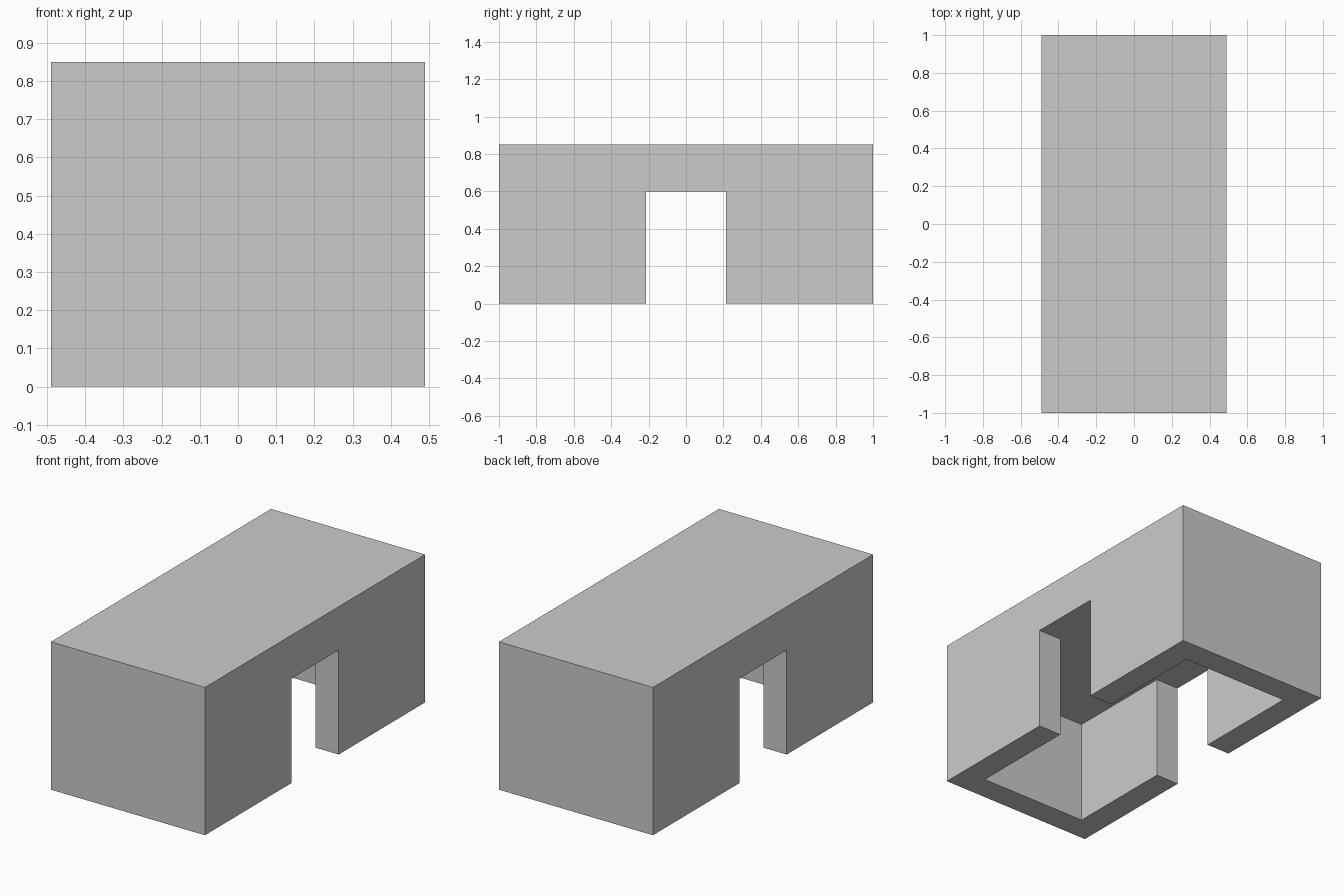
import bpy, bmesh

default_cube = bpy.data.objects.get("Cube")
if default_cube:
    bpy.data.objects.remove(default_cube, do_unlink=True)

HALF_X, HALF_Y, HEIGHT = 0.49, 1.0, 0.85
WALL = 0.147
DOOR_HALF, DOOR_TOP = 0.215, 0.60

grey = bpy.data.materials.new("light_grey")
grey.use_nodes = True
colour = (0.6, 0.6, 0.6, 1.0)
grey.diffuse_color = colour
grey.node_tree.nodes["Principled BSDF"].inputs["Base Color"].default_value = colour


def prism(name, outline, bottom, top):
    """Extrude a flat outline from one height to another."""
    bm = bmesh.new()
    base = bm.faces.new([bm.verts.new((x, y, bottom)) for x, y in outline])
    sides = bmesh.ops.extrude_face_region(bm, geom=[base])["geom"]
    verts = [v for v in sides if isinstance(v, bmesh.types.BMVert)]
    bmesh.ops.translate(bm, verts=verts, vec=(0, 0, top - bottom))
    bmesh.ops.recalc_face_normals(bm, faces=bm.faces)
    mesh = bpy.data.meshes.new(name)
    bm.to_mesh(mesh)
    bm.free()
    mesh.materials.append(grey)
    obj = bpy.data.objects.new(name, mesh)
    bpy.context.collection.objects.link(obj)
    return obj


# Solid outer block
block = prism("hollow_block",
              [(-HALF_X, -HALF_Y), (HALF_X, -HALF_Y), (HALF_X, HALF_Y), (-HALF_X, HALF_Y)],
              0, HEIGHT)

# Cross-shaped cutter: the hollow room plus the doorway through both long walls
room_x, room_y, reach = HALF_X - WALL, HALF_Y - WALL, HALF_X + 0.1
quarter = [(reach, DOOR_HALF), (room_x, DOOR_HALF), (room_x, room_y)]
cross = (quarter
         + [(-x, y) for x, y in reversed(quarter)]
         + [(-x, -y) for x, y in quarter]
         + [(x, -y) for x, y in reversed(quarter)])
cutter = prism("room_cutter", cross, -0.1, DOOR_TOP)
cutter.hide_render = True

# Cut the room, keep the result and drop the cutter
cut = block.modifiers.new("room", "BOOLEAN")
cut.operation = "DIFFERENCE"
cut.solver = "EXACT"
cut.object = cutter
bpy.context.view_layer.update()
graph = bpy.context.evaluated_depsgraph_get()
result = bpy.data.meshes.new_from_object(block.evaluated_get(graph))
block.modifiers.clear()
block.data = result
bpy.data.objects.remove(cutter, do_unlink=True)
